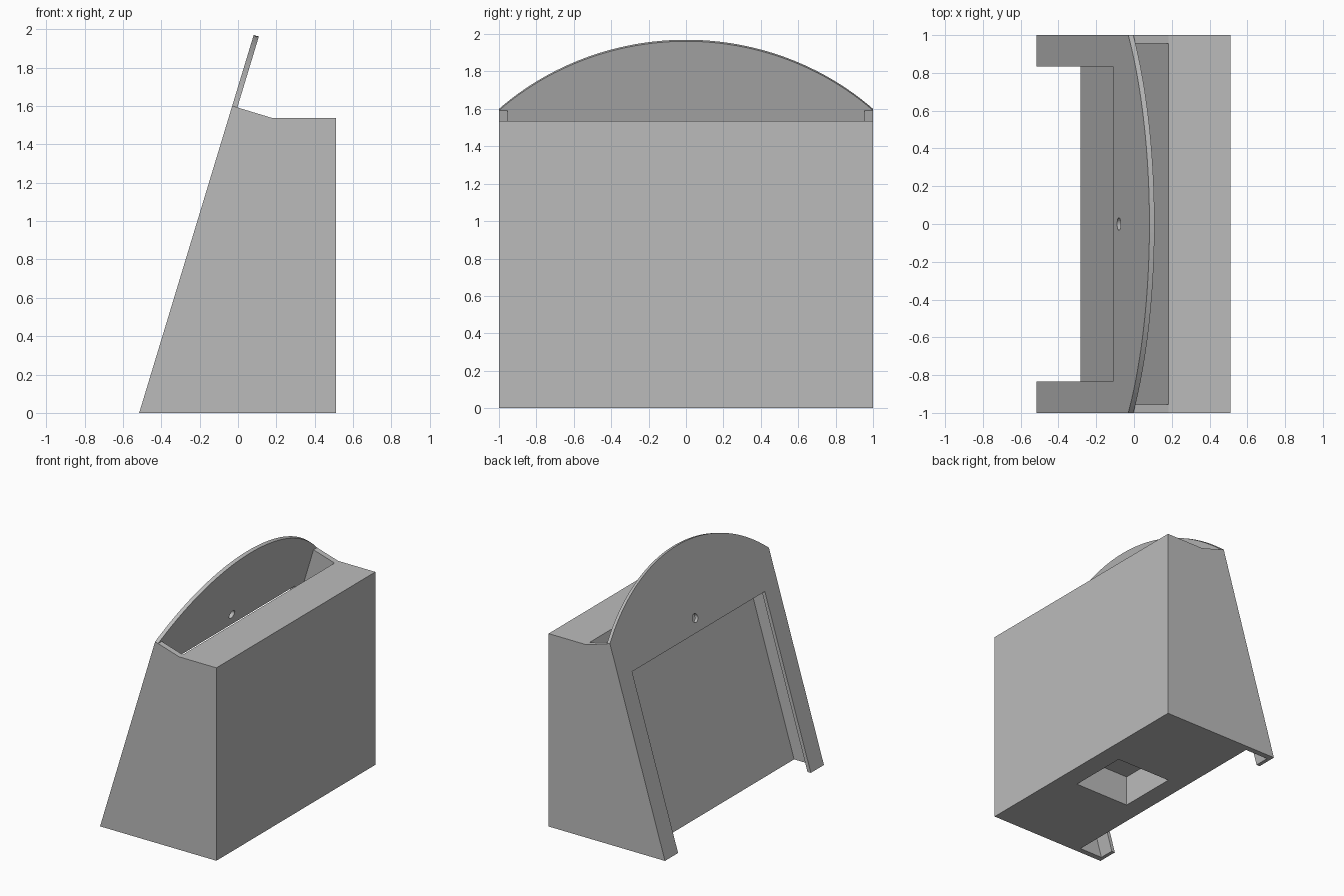
import bpy, bmesh, math
from mathutils import Vector, Matrix

old = bpy.data.objects.get("Cube")
if old:
    bpy.data.objects.remove(old, do_unlink=True)

GREY = (0.5, 0.5, 0.5, 1.0)
mat = bpy.data.materials.new("plain grey")
mat.use_nodes = True
mat.diffuse_color = GREY
mat.node_tree.nodes["Principled BSDF"].inputs["Base Color"].default_value = GREY

# Main dimensions
LEAN = math.atan(0.303)          # lean of the sloping panel
BACK, FRONT = -0.515, 0.51       # x extents at the base
THICK, SLOT = 0.028, 0.2215      # panel skin, and far side of the slot behind it
SHOULDER, CROWN = 1.672, 2.058   # heights measured along the slope
SLOT_Y, WINDOW_Y, WINDOW_TOP = 0.955, 0.835, 1.396


def slope_point(s, d, y):
    """Point at distance s up the slope and d behind it, kept above the base."""
    s = max(s, math.tan(LEAN) * d)
    return Vector((BACK + s * math.sin(LEAN) + d * math.cos(LEAN), y,
                   s * math.cos(LEAN) - d * math.sin(LEAN)))


def loft(bm, rings):
    """Skin equal closed rings together and cap both ends."""
    rows = [[bm.verts.new(p) for p in ring] for ring in rings]
    n = len(rows[0])
    for a, b in zip(rows, rows[1:]):
        for i in range(n):
            j = (i + 1) % n
            bm.faces.new((a[i], a[j], b[j], b[i]))
    bm.faces.new(rows[0])
    bm.faces.new(rows[-1])


def finish(bm, name):
    bmesh.ops.recalc_face_normals(bm, faces=bm.faces)
    mesh = bpy.data.meshes.new(name)
    bm.to_mesh(mesh)
    bm.free()
    mesh.materials.append(mat)
    obj = bpy.data.objects.new(name, mesh)
    bpy.context.collection.objects.link(obj)
    return obj


def cut(obj, cutter):
    mod = obj.modifiers.new("cut", 'BOOLEAN')
    mod.operation, mod.solver, mod.object = 'DIFFERENCE', 'EXACT', cutter
    cutter.hide_render = True
    bpy.context.view_layer.objects.active = obj
    bpy.ops.object.modifier_apply(modifier=mod.name)
    bpy.data.objects.remove(cutter, do_unlink=True)


# Body: solid block, with a cheek extruded from each end of its sloping face
def block_ring(y):
    low, high = slope_point(0, SLOT, y), slope_point(SHOULDER, SLOT, y)
    return [low, high, Vector((FRONT, y, high.z)), Vector((FRONT, y, 0))]


bm = bmesh.new()
loft(bm, [block_ring(y) for y in (-1, -SLOT_Y, SLOT_Y, 1)])
ends = [f for f in bm.faces if abs(f.calc_center_median().y) > SLOT_Y
        and len({round(v.co.y, 3) for v in f.verts}) == 2
        and all(v.co.x < FRONT - 0.1 for v in f.verts)]
new = bmesh.ops.extrude_discrete_faces(bm, faces=ends)["faces"]
for f in new:
    for v in f.verts:
        s = 0 if v.co.z < 0.5 else SHOULDER
        v.co = slope_point(s, THICK, v.co.y)
bmesh.ops.remove_doubles(bm, verts=bm.verts, dist=0.0001)
bmesh.ops.dissolve_limit(bm, angle_limit=0.01, verts=bm.verts, edges=bm.edges)
body = finish(bm, "body")

# Square pocket in the underside
bm = bmesh.new()
bmesh.ops.create_cube(bm, size=0.48, matrix=Matrix.Translation((0.11, 0, 0)))
cut(body, finish(bm, "pocket_cutter"))

# Sloping panel: arched top, window open at the base
rise = CROWN - SHOULDER
radius = (1 + rise * rise) / (2 * rise)
half = math.asin(1 / radius)
SEGMENTS = 48
outline = [(-1, 0)]
for i in range(SEGMENTS + 1):
    a = half * (2 * i / SEGMENTS - 1)
    outline.append((radius * math.sin(a), CROWN - radius + radius * math.cos(a)))
outline += [(1, 0), (WINDOW_Y, 0), (WINDOW_Y, WINDOW_TOP),
            (-WINDOW_Y, WINDOW_TOP), (-WINDOW_Y, 0)]
bm = bmesh.new()
loft(bm, [[slope_point(s, d, y) for y, s in outline] for d in (0, THICK)])
panel = finish(bm, "arched_panel")

# Small round hole above the window
circle = [(0.033 * math.cos(math.tau * i / 24), 1.5 + 0.033 * math.sin(math.tau * i / 24))
          for i in range(24)]
bm = bmesh.new()
loft(bm, [[slope_point(s, d, y) for y, s in circle] for d in (-0.05, 0.1)])
cut(panel, finish(bm, "hole_cutter"))
